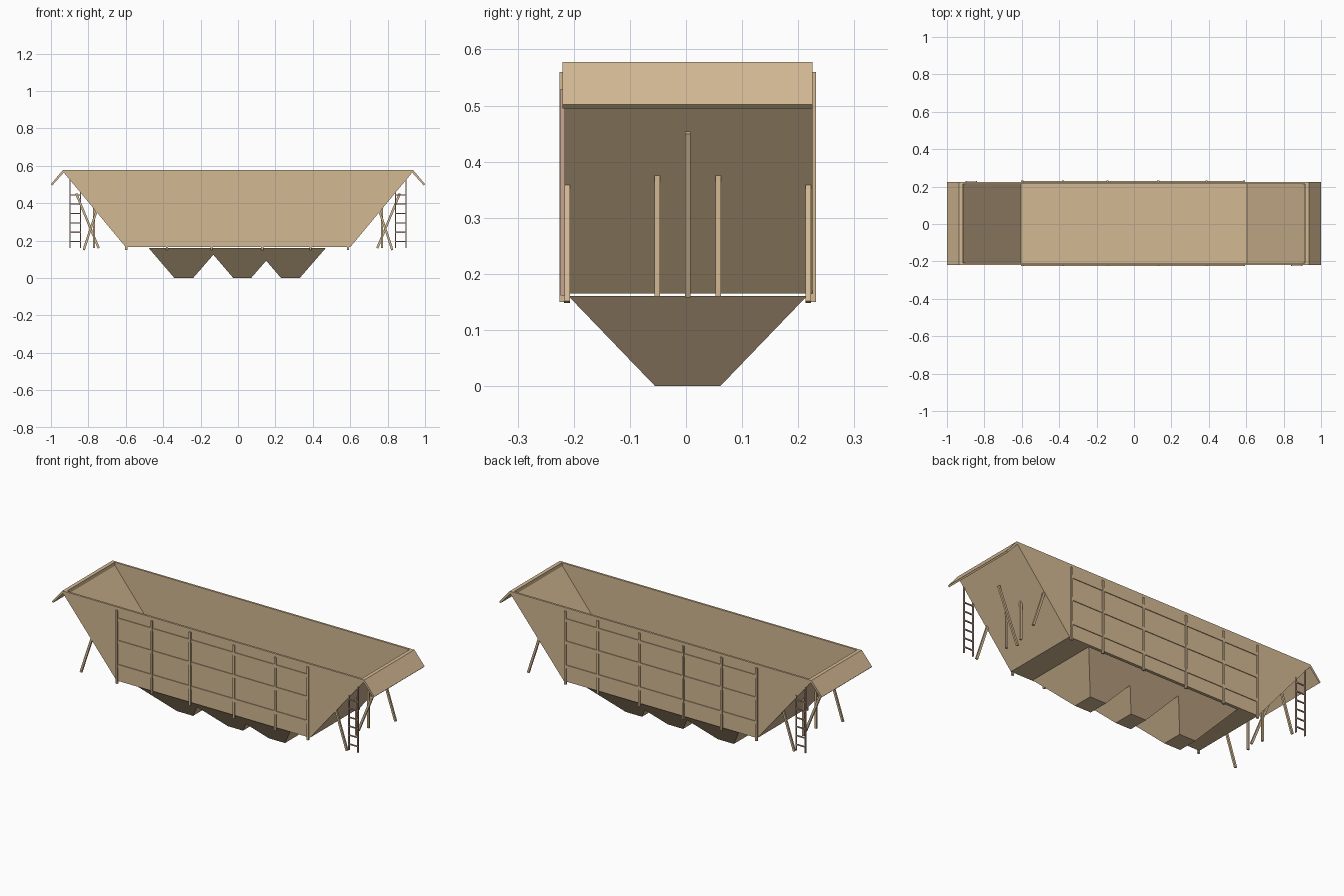
import bpy, bmesh
from mathutils import Vector

if "Cube" in bpy.data.objects:
    bpy.data.objects.remove(bpy.data.objects["Cube"])

YC = 0.003  # body centre line in y


def material(name, rgb):
    m = bpy.data.materials.new(name)
    m.diffuse_color = (*rgb, 1)
    m.use_nodes = True
    m.node_tree.nodes["Principled BSDF"].inputs["Base Color"].default_value = m.diffuse_color
    return m


TAN = material("tan_paint", (0.65, 0.48, 0.29))
PINK = material("ladder_paint", (0.60, 0.38, 0.30))


def finish(name, bm, mat=TAN):
    bmesh.ops.recalc_face_normals(bm, faces=bm.faces)
    me = bpy.data.meshes.new(name)
    bm.to_mesh(me)
    bm.free()
    me.materials.append(mat)
    ob = bpy.data.objects.new(name, me)
    bpy.context.collection.objects.link(ob)
    return ob


def rings(name, levels):
    """Skin rectangular rings (x0, x1, half_y, z), capped at both ends."""
    bm = bmesh.new()
    loops = [[bm.verts.new((x, YC + s * hy, z)) for x, s in
              ((x0, -1), (x1, -1), (x1, 1), (x0, 1))] for x0, x1, hy, z in levels]
    for a, b in zip(loops, loops[1:]):
        for i in range(4):
            j = (i + 1) % 4
            bm.faces.new((a[i], a[j], b[j], b[i]))
    bm.faces.new(loops[0])
    bm.faces.new(loops[-1])
    return finish(name, bm)


def prism(name, pts, y0, y1, mat=TAN):
    """Extrude an x-z outline from y0 to y1."""
    bm = bmesh.new()
    f = bm.faces.new([bm.verts.new((x, y0, z)) for x, z in pts])
    r = bmesh.ops.extrude_face_region(bm, geom=[f])
    verts = [v for v in r["geom"] if isinstance(v, bmesh.types.BMVert)]
    bmesh.ops.translate(bm, verts=verts, vec=(0, y1 - y0, 0))
    return finish(name, bm, mat)


def box(name, x0, x1, y0, y1, z0, z1, mat=TAN):
    return prism(name, [(x0, z0), (x1, z0), (x1, z1), (x0, z1)], y0, y1, mat)


def bar(name, a, b, y, w=0.012, d=0.010):
    """Square bar between two x-z points at a given y."""
    a, b = Vector(a), Vector(b)
    t = (b - a).normalized()
    n = Vector((-t.y, t.x)) * w / 2
    prism(name, [a - n, b - n, b + n, a + n], y - d / 2, y + d / 2)


# open tub: outside up, over the rim, inside down to the floor
rings("tub", [(-0.60, 0.60, 0.2225, 0.165), (-0.932, 0.932, 0.2225, 0.565),
              (-0.932, 0.932, 0.2225, 0.578), (-0.915, 0.915, 0.211, 0.578),
              (-0.912, 0.912, 0.211, 0.56), (-0.605, 0.605, 0.211, 0.18)])

# three discharge hoppers under the floor
for i, (x0, x1) in enumerate(((-0.34, -0.24), (-0.025, 0.07), (0.23, 0.33))):
    rings(f"hopper_{i}", [(x0, x1, 0.058, 0.0), (x0 - 0.138, x1 + 0.14, 0.213, 0.161)])

# side ribs and rails
RIBS = (-0.597, -0.38, -0.142, 0.13, 0.387, 0.588)
for s in (-1, 1):
    yi, yo = YC + s * 0.219, YC + s * 0.2285
    for i, x in enumerate(RIBS):
        box(f"side_rib_{i}", x - 0.006, x + 0.006, min(yi, yo), max(yi, yo), 0.15, 0.56)
    yo = YC + s * 0.2265
    for i, z in enumerate((0.51, 0.385, 0.25)):
        box(f"side_rail_{i}", RIBS[0], RIBS[-1], min(yi, yo), max(yi, yo),
            z - 0.009, z + 0.009)

for s in (-1, 1):
    # sloping end flap
    prism("end_flap", [(s * x, z) for x, z in
          ((0.930, 0.578), (0.936, 0.578), (1.0, 0.502), (0.993, 0.495), (0.928, 0.568))],
          YC - 0.2235, YC + 0.2225)
    # end bracing
    bar("centre_brace", (s * 0.865, 0.452), (s * 0.745, 0.16), YC)
    for t in (-1, 1):
        bar("end_post", (s * 0.77, 0.375), (s * 0.77, 0.16), YC + t * 0.0545)
        bar("corner_brace", (s * 0.757, 0.357), (s * 0.825, 0.15), YC + t * 0.215)
    # ladder on diagonally opposite corners
    y = -s * 0.2225 + YC
    for x, top in ((0.845, 0.47), (0.902, 0.53)):
        box("ladder_rail", min(s * x, s * (x - 0.006)), max(s * x, s * (x - 0.006)),
            y - 0.004, y + 0.004, 0.162, top, PINK)
    for k in range(6):
        z = 0.195 + 0.05 * k
        box("ladder_rung", min(s * 0.84, s * 0.90), max(s * 0.84, s * 0.90),
            y - 0.003, y + 0.003, z - 0.003, z + 0.003, PINK)
